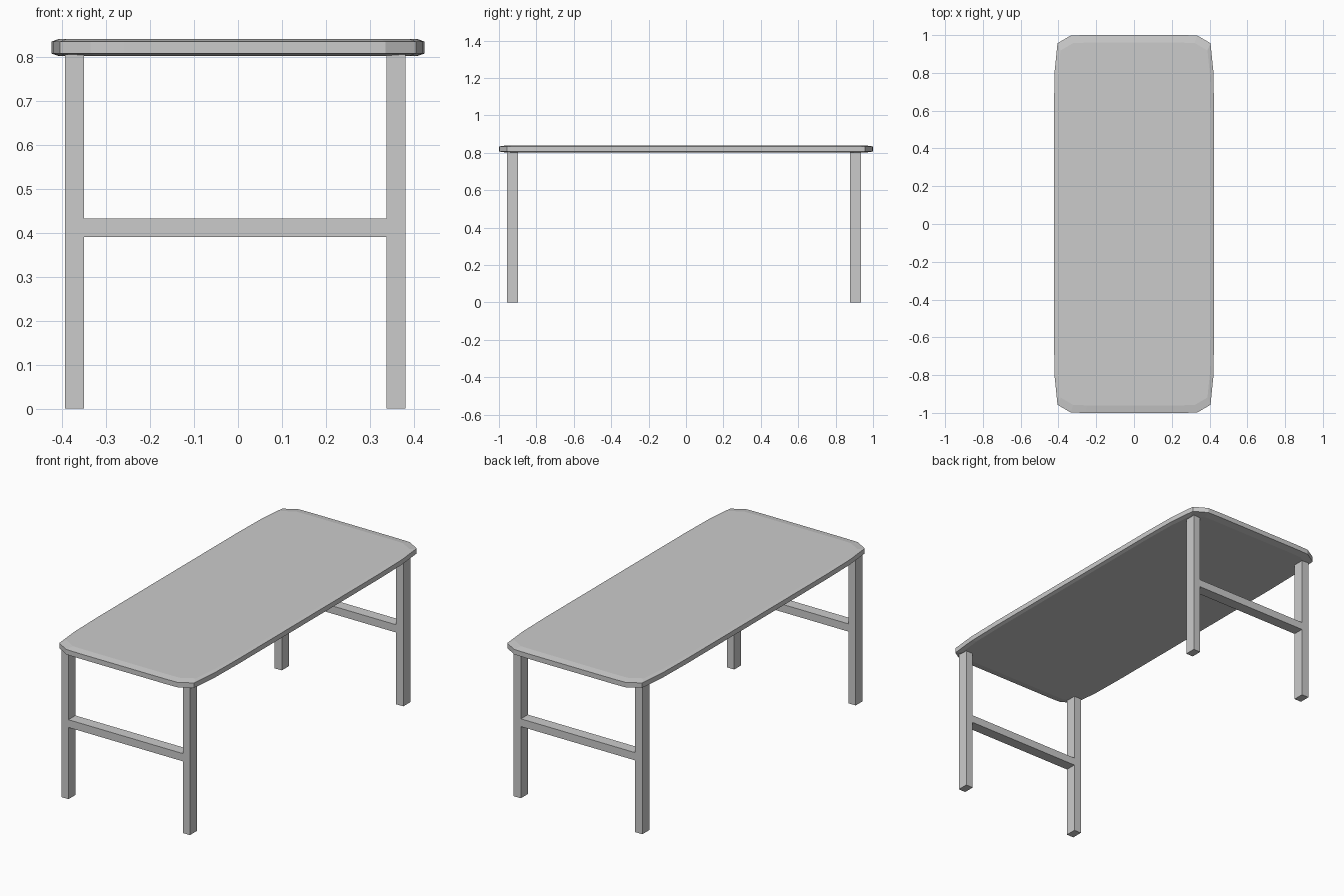
import bpy, bmesh

if "Cube" in bpy.data.objects:
    bpy.data.objects.remove(bpy.data.objects["Cube"])


def finish(name, bm):
    bmesh.ops.recalc_face_normals(bm, faces=bm.faces)
    mesh = bpy.data.meshes.new(name)
    bm.to_mesh(mesh)
    bm.free()
    obj = bpy.data.objects.new(name, mesh)
    bpy.context.collection.objects.link(obj)
    return obj


def box(name, x0, x1, y0, y1, z0, z1):
    bm = bmesh.new()
    bmesh.ops.create_cube(bm, size=1)
    for v in bm.verts:
        v.co = ((x0 + x1) / 2 + v.co.x * (x1 - x0),
                (y0 + y1) / 2 + v.co.y * (y1 - y0),
                (z0 + z1) / 2 + v.co.z * (z1 - z0))
    return finish(name, bm)


# Tabletop: one outline quadrant mirrored, then stacked as rings with a soft rim
quadrant = [(0.424, 0.6), (0.42, 0.81), (0.405, 0.957), (0.335, 0.998), (0.26, 1.0)]
outline = (quadrant
           + [(-x, y) for x, y in reversed(quadrant)]
           + [(-x, -y) for x, y in quadrant]
           + [(x, -y) for x, y in reversed(quadrant)])
levels = [(0.96, 0.801), (1.0, 0.807), (1.0, 0.834), (0.96, 0.84)]
bm = bmesh.new()
rings = [[bm.verts.new((x * s, y * s, z)) for x, y in outline] for s, z in levels]
n = len(outline)
for low, high in zip(rings, rings[1:]):
    for i in range(n):
        j = (i + 1) % n
        bm.faces.new((low[i], low[j], high[j], high[i]))
bm.faces.new(rings[0][::-1])
bm.faces.new(rings[-1])
finish("tabletop", bm)

# Two end frames: a pair of legs joined by a stretcher
left, right = (-0.393, -0.35), (0.338, 0.381)
for end, y0, y1 in (("front", -0.957, -0.897), ("back", 0.876, 0.936)):
    box(end + "_left_leg", *left, y0, y1, 0, 0.805)
    box(end + "_right_leg", *right, y0, y1, 0, 0.805)
    box(end + "_stretcher", left[1], right[0], y0, y1, 0.39, 0.432)
